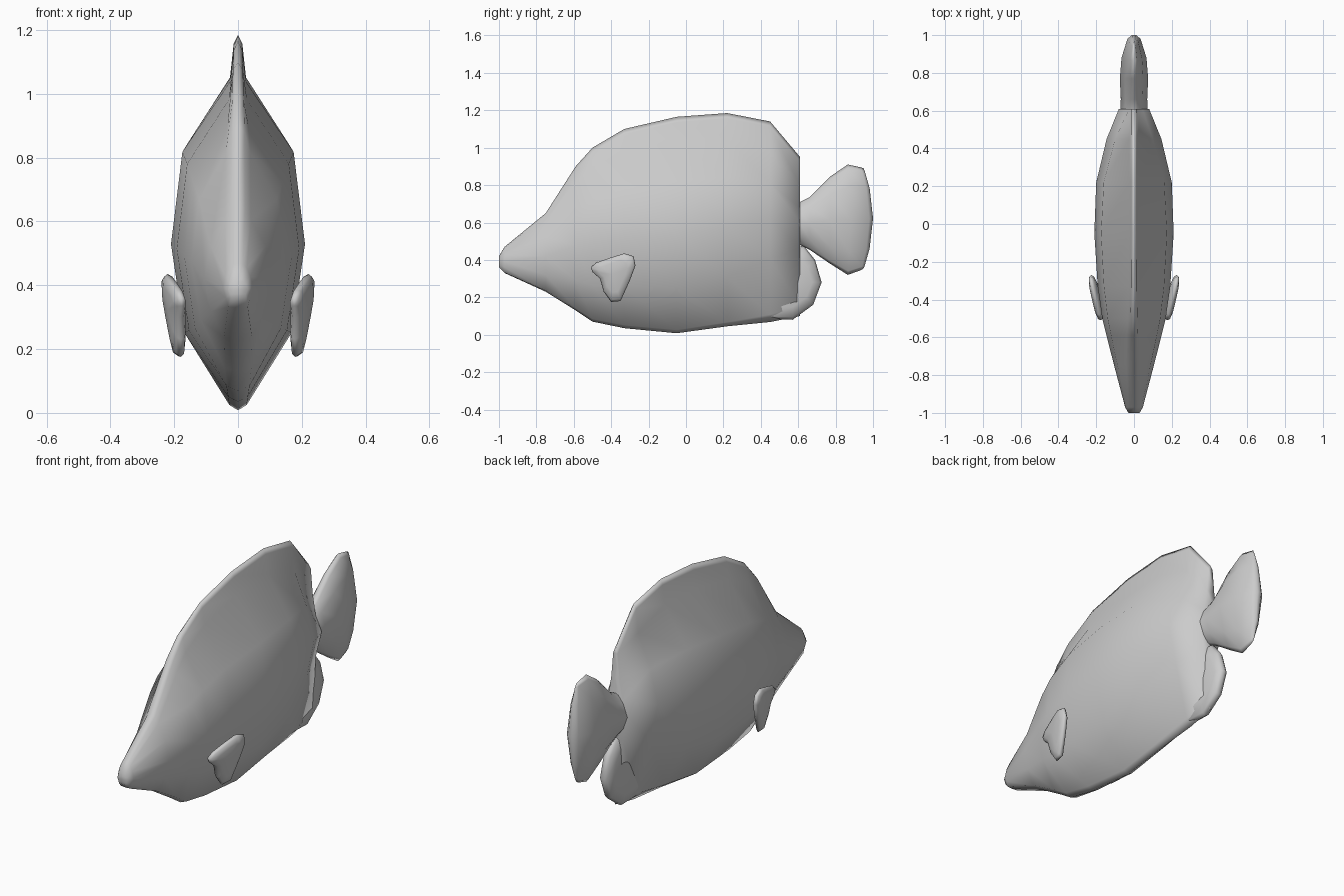
import bpy
import bmesh

if "Cube" in bpy.data.objects:
    bpy.data.objects.remove(bpy.data.objects["Cube"])

grey = bpy.data.materials.new("fish grey")
grey.diffuse_color = (0.6, 0.6, 0.6, 1)
grey.use_nodes = True
grey.node_tree.nodes["Principled BSDF"].inputs["Base Color"].default_value = grey.diffuse_color


def finish(name, bm):
    bmesh.ops.recalc_face_normals(bm, faces=bm.faces)
    mesh = bpy.data.meshes.new(name)
    bm.to_mesh(mesh)
    bm.free()
    mesh.materials.append(grey)
    for p in mesh.polygons:
        p.use_smooth = True
    obj = bpy.data.objects.new(name, mesh)
    bpy.context.collection.objects.link(obj)
    return obj


def loft(name, halves):
    """Skin right-hand half sections (top to bottom), mirrored into full rings."""
    bm = bmesh.new()
    rings = []
    for half in halves:
        full = half + [(-x, y, z) for x, y, z in half[-2:0:-1]]
        rings.append([bm.verts.new(p) for p in full])
    n = len(rings[0])
    for a, b in zip(rings, rings[1:]):
        for i in range(n):
            j = (i + 1) % n
            bm.faces.new((a[i], a[j], b[j], b[i]))
    # close the ends with strips running across the section
    for r in (rings[0], rings[-1]):
        for i in range(n // 2):
            quad = [r[i], r[i + 1], r[-i - 1], r[-i]]
            bm.faces.new(list(dict.fromkeys(quad)))
    return finish(name, bm)


def lens(name, outline, thick, centre_x):
    """Cushion-shaped fin from a (y, z) outline."""
    bm = bmesh.new()
    n = len(outline)
    cy = sum(p[0] for p in outline) / n
    cz = sum(p[1] for p in outline) / n

    def ring(scale, off):
        pts = [(cy + (y - cy) * scale, cz + (z - cz) * scale) for y, z in outline]
        return [bm.verts.new((centre_x(y, z) + off, y, z)) for y, z in pts]

    rim = ring(1, 0)
    for s in (-1, 1):
        prev = rim
        for scale, t in ((0.93, 0.5), (0.65, 0.85)):
            cur = ring(scale, s * t * thick)
            for i in range(n):
                j = (i + 1) % n
                bm.faces.new((prev[i], prev[j], cur[j], cur[i]))
            prev = cur
        mid = bm.verts.new((centre_x(cy, cz) + s * thick, cy, cz))
        for i in range(n):
            bm.faces.new((prev[i], prev[(i + 1) % n], mid))
    return finish(name, bm)


# Body: y, bottom, top, half width, edge half width, blend towards the tail root
stations = [
    (-1.00, 0.36, 0.42, 0.030, 0.018, 0),
    (-0.97, 0.33, 0.47, 0.047, 0.028, 0),
    (-0.75, 0.23, 0.65, 0.105, 0.040, 0),
    (-0.59, 0.13, 0.90, 0.146, 0.038, 0),
    (-0.50, 0.07, 1.00, 0.168, 0.033, 0),
    (-0.33, 0.035, 1.10, 0.192, 0.028, 0),
    (-0.05, 0.008, 1.165, 0.210, 0.025, 0),
    (0.22, 0.045, 1.185, 0.200, 0.025, 0.1),
    (0.45, 0.068, 1.14, 0.145, 0.025, 0.5),
    (0.61, 0.10, 0.95, 0.080, 0.025, 1),
]


def body_section(y, bot, top, w, e, b):
    def mix(p, q):
        return p + (q - p) * b
    levels = [
        (0, 1),
        (e * 0.55, 0.975),
        (e, mix(0.89, 0.82)),
        (w * mix(0.83, 0.55), mix(0.70, 0.68)),
        (w, mix(0.45, 0.59)),
        (w * mix(0.80, 0.55), mix(0.21, 0.42)),
        (e * 1.1, mix(0.015, 0.06)),
        (0, 0),
    ]
    return [(x, y, bot + (top - bot) * f) for x, f in levels]


loft("body", [body_section(*s) for s in stations])

# Tail fin: y, bottom, top, half width, backward bow of the middle
tail = [
    (0.53, 0.50, 0.68, 0.07, 0),
    (0.61, 0.48, 0.71, 0.072, 0),
    (0.66, 0.455, 0.735, 0.07, 0),
    (0.77, 0.38, 0.845, 0.075, 0),
    (0.865, 0.32, 0.91, 0.066, 0.015),
    (0.935, 0.345, 0.895, 0.035, 0.045),
    (0.95, 0.355, 0.89, 0.012, 0.05),
]
shape = [(0, 1), (0.25, 0.93), (0.65, 0.6), (1, 0), (0.65, -0.6), (0.25, -0.93), (0, -1)]
loft("tail_fin", [[(w * x, y + bow * (1 - t * t), (b + t2) / 2 + (t2 - b) / 2 * t)
                   for x, t in shape] for y, b, t2, w, bow in tail])

# Rear belly fin
belly = [(0.40, 0.085), (0.57, 0.08), (0.68, 0.16), (0.725, 0.28),
         (0.69, 0.40), (0.63, 0.475), (0.52, 0.46), (0.42, 0.30)]
lens("rear_belly_fin", belly, 0.04, lambda y, z: 0)

# Side fins
side = [(-0.51, 0.36), (-0.48, 0.385), (-0.41, 0.41), (-0.33, 0.435), (-0.28, 0.42),
        (-0.27, 0.37), (-0.30, 0.29), (-0.35, 0.18), (-0.40, 0.175), (-0.44, 0.23),
        (-0.46, 0.30), (-0.50, 0.335)]
for label, s in (("right", 1), ("left", -1)):
    lens("side_fin_" + label, side, 0.025,
         lambda y, z, s=s: s * (0.193 + 0.2 * (y + 0.4) + 0.1 * (z - 0.3)))
